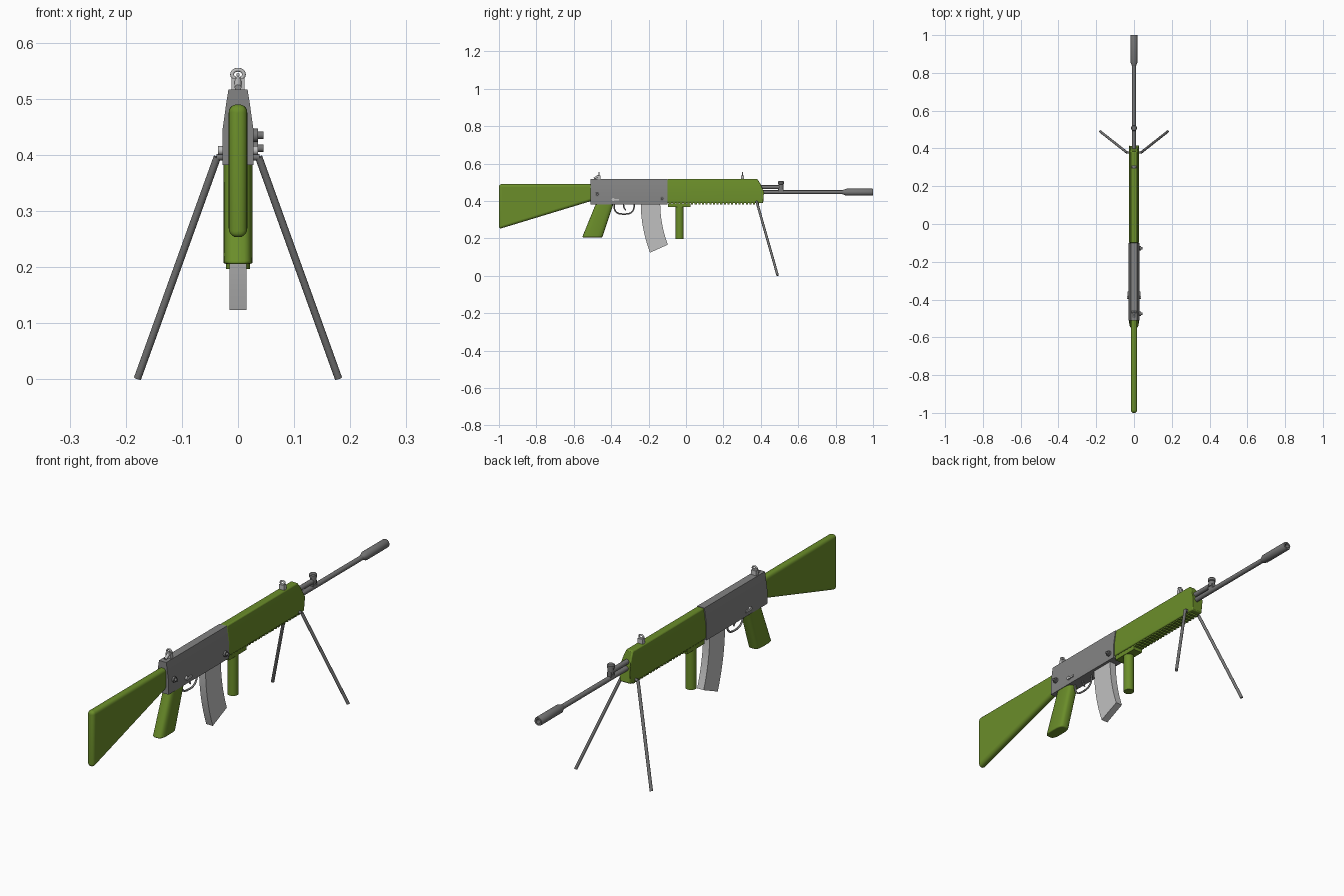
import bpy, bmesh, math
from mathutils import Vector

if "Cube" in bpy.data.objects:
    bpy.data.objects.remove(bpy.data.objects["Cube"], do_unlink=True)


def material(name, r, g, b):
    m = bpy.data.materials.new(name)
    m.use_nodes = True
    m.diffuse_color = (r, g, b, 1)
    m.node_tree.nodes["Principled BSDF"].inputs["Base Color"].default_value = (r, g, b, 1)
    return m


GREEN = material("olive green", 0.147, 0.27, 0.023)
GREY = material("receiver grey", 0.23, 0.23, 0.23)
STEEL = material("barrel steel", 0.18, 0.18, 0.18)
SILVER = material("light silver", 0.53, 0.53, 0.53)


def finish(bm, name, mat, bevel=0, segments=3, smooth=True):
    bmesh.ops.recalc_face_normals(bm, faces=bm.faces)
    mesh = bpy.data.meshes.new(name)
    bm.to_mesh(mesh)
    bm.free()
    ob = bpy.data.objects.new(name, mesh)
    bpy.context.collection.objects.link(ob)
    mesh.materials.append(mat)
    bpy.ops.object.select_all(action="DESELECT")
    bpy.context.view_layer.objects.active = ob
    ob.select_set(True)
    if smooth:
        bpy.ops.object.shade_smooth_by_angle(angle=math.radians(35))
    if bevel:
        mod = ob.modifiers.new("rounding", "BEVEL")
        mod.width, mod.segments = bevel, segments
        mod.limit_method, mod.angle_limit = "ANGLE", math.radians(40)
    return ob


def loft(name, mat, rings, **kw):
    """Skin a list of equal-length point rings and cap both ends."""
    bm = bmesh.new()
    loops = [[bm.verts.new(p) for p in ring] for ring in rings]
    n = len(loops[0])
    for a, b in zip(loops, loops[1:]):
        for i in range(n):
            j = (i + 1) % n
            bm.faces.new((a[i], a[j], b[j], b[i]))
    bm.faces.new(loops[0])
    bm.faces.new(loops[-1])
    return finish(bm, name, mat, **kw)


def side_plate(name, mat, outline, half, **kw):
    """Extrude a side outline of (y, z) points across x."""
    return loft(name, mat, [[(x, y, z) for y, z in outline] for x in (-half, half)], **kw)


def box(name, mat, x, y, z, **kw):
    return loft(name, mat, [[(x[0], b, c), (x[1], b, c), (x[1], b, d), (x[0], b, d)]
                            for b in y for c, d in [z]], **kw)


def lathe(name, mat, start, axis, profile, sides=24):
    """Round part: profile is (distance, radius) along the axis."""
    start, axis = Vector(start), Vector(axis).normalized()
    u = axis.orthogonal().normalized()
    v = axis.cross(u)
    turns = [2 * math.pi * i / sides for i in range(sides)]
    return loft(name, mat, [[start + axis * d + (u * math.cos(t) + v * math.sin(t)) * r
                             for t in turns] for d, r in profile])


def rod(name, mat, a, b, r, sides=16):
    d = Vector(b) - Vector(a)
    return lathe(name, mat, a, d, [(0, r), (d.length, r)], sides)


def wire(name, mat, points, radius, cyclic=False):
    cu = bpy.data.curves.new(name, "CURVE")
    cu.dimensions = "3D"
    cu.bevel_depth, cu.bevel_resolution = radius, 2
    sp = cu.splines.new("POLY")
    sp.points.add(len(points) - 1)
    for p, co in zip(sp.points, points):
        p.co = (*co, 1)
    sp.use_cyclic_u = cyclic
    cu.materials.append(mat)
    ob = bpy.data.objects.new(name, cu)
    bpy.context.collection.objects.link(ob)


def body_ring(y, low, top, wide, narrow):
    """Tapered body section at one y."""
    half = [(wide, low), (wide, low + 0.06), (narrow + 0.004, top - 0.025), (narrow, top)]
    half = [(x, min(z, top)) for x, z in half]
    return [(x, y, z) for x, z in half] + [(-x, y, z) for x, z in reversed(half)]


# Body
loft("receiver", GREY, [body_ring(y, 0.382, 0.517, 0.028, 0.017) for y in (-0.51, -0.1)])
guard = loft("handguard", GREEN, [body_ring(y, 0.388, 0.517, 0.026, 0.016) for y in (-0.1, 0.42)],
             bevel=0.005)
# Slope the front end back toward the top and tuck in the lower corner
for v in guard.data.vertices:
    if v.co.y > 0.4:
        v.co.y = 0.382 if v.co.z > 0.51 else 0.398 if v.co.z > 0.48 else 0.42 if v.co.z > 0.42 else 0.412
for i in range(25):
    y = -0.09 + i * 0.0195
    box(f"handguard_rib_{i + 1}", GREEN, (-0.022, 0.022), (y, y + 0.011), (0.381, 0.395))

# Stock and grips
side_plate("stock", GREEN, [(-1, 0.25), (-0.5, 0.402), (-0.5, 0.49), (-1, 0.49)], 0.0165,
           bevel=0.014, segments=5)


def grip_ring(yc, z, half_len, half_wide):
    ring = []
    for i in range(24):
        t = 2 * math.pi * i / 24
        c, s = math.cos(t), math.sin(t)
        ring.append((half_wide * math.copysign(abs(c) ** 0.6, c),
                     yc + half_len * math.copysign(abs(s) ** 0.6, s), z))
    return ring


loft("pistol_grip", GREEN, [grip_ring(-0.501, 0.206, 0.054, 0.026),
                            grip_ring(-0.433, 0.39, 0.047, 0.026)], bevel=0.004)
box("foregrip_mount", GREEN, (-0.022, 0.022), (-0.095, 0.025), (0.368, 0.386))
rod("foregrip", GREEN, (0, -0.034, 0.197), (0, -0.034, 0.375), 0.0215, 24)

# Magazine swept along an arc
rings = []
for i in range(9):
    t = i / 8
    a = math.radians(24) * t ** 1.2
    c = Vector((0, -0.19 + 0.045 * t ** 2, 0.39 - 0.245 * t))
    d = Vector((0, math.cos(a), math.sin(a))) * 0.052
    rings.append([c + s * d + Vector((x, 0, 0)) for s, x in
                  ((-1, -0.0155), (-1, 0.0155), (1, 0.0155), (1, -0.0155))])
loft("magazine", SILVER, rings)

# Barrel, hollow muzzle and gas tube
lathe("barrel", STEEL, (0, 0.39, 0.447), (0, 1, 0), [(0, 0.0105), (0.47, 0.0105)])
lathe("muzzle", STEEL, (0, 0.835, 0.447), (0, 1, 0),
      [(0, 0.01), (0.022, 0.0185), (0.161, 0.0185), (0.165, 0.017), (0.165, 0.01), (0.12, 0.01)])
rod("gas_tube", STEEL, (0, 0.39, 0.474), (0, 0.515, 0.474), 0.0105)
box("gas_block", STEEL, (-0.009, 0.009), (0.493, 0.522), (0.447, 0.476), bevel=0.003)
lathe("gas_block_post", STEEL, (0, 0.508, 0.465), (0, 0, 1),
      [(0, 0.013), (0.024, 0.013), (0.026, 0.016), (0.037, 0.016), (0.041, 0.012)])

# Sights with ring apertures
for name, y in (("rear_sight", -0.465), ("front_sight", 0.302)):
    box(name + "_base", SILVER, (-0.012, 0.012), (y - 0.008, y + 0.008), (0.51, 0.537))
    wire(name + "_ring", SILVER, [(0.0105 * math.cos(t * math.pi / 10), y,
                                   0.5435 + 0.0085 * math.sin(t * math.pi / 10))
                                  for t in range(20)], 0.0035, True)
rod("rear_sight_arm", SILVER, (0, -0.492, 0.52), (0, -0.465, 0.535), 0.006)
rod("rear_sight_bead", SILVER, (0, -0.468, 0.543), (0, -0.462, 0.543), 0.003)

# Trigger and its guard
arc = [(0, -0.331 + 0.054 * math.copysign(abs(math.cos(t)) ** 0.7, math.cos(t)),
        0.384 - 0.054 * math.sin(t) ** 0.7)
       for t in [math.pi * i / 16 + 1e-6 * (i == 0) - 1e-6 * (i == 16) for i in range(17)]]
wire("trigger_guard", GREY, arc, 0.004)
wire("trigger", GREY, [(0, -0.335, 0.39), (0, -0.332, 0.365), (0, -0.322, 0.35)], 0.0035)

# Side controls and bipod, mirrored
for side, s in (("left", 1), ("right", -1)):
    rod(f"selector_pivot_{side}", SILVER, (s * 0.026, -0.39, 0.408), (s * 0.036, -0.39, 0.408), 0.008)
    box(f"selector_lever_{side}", SILVER, (s * 0.03, s * 0.035), (-0.39, -0.358), (0.402, 0.41))
    rod(f"bipod_leg_{side}", STEEL, (s * 0.037, 0.378, 0.396), (s * 0.179, 0.49, 0.002), 0.0066)
    rod(f"bipod_pivot_{side}", STEEL, (s * 0.02, 0.378, 0.396), (s * 0.038, 0.378, 0.396), 0.006)

# Takedown pins on the left side
for name, y, z in (("rear_pin", -0.475, 0.435), ("front_pin", -0.128, 0.412)):
    lathe(name, STEEL, (0.02, y, z), (1, 0, 0),
          [(0, 0.012), (0.016, 0.012), (0.016, 0.0065), (0.025, 0.0065)])
